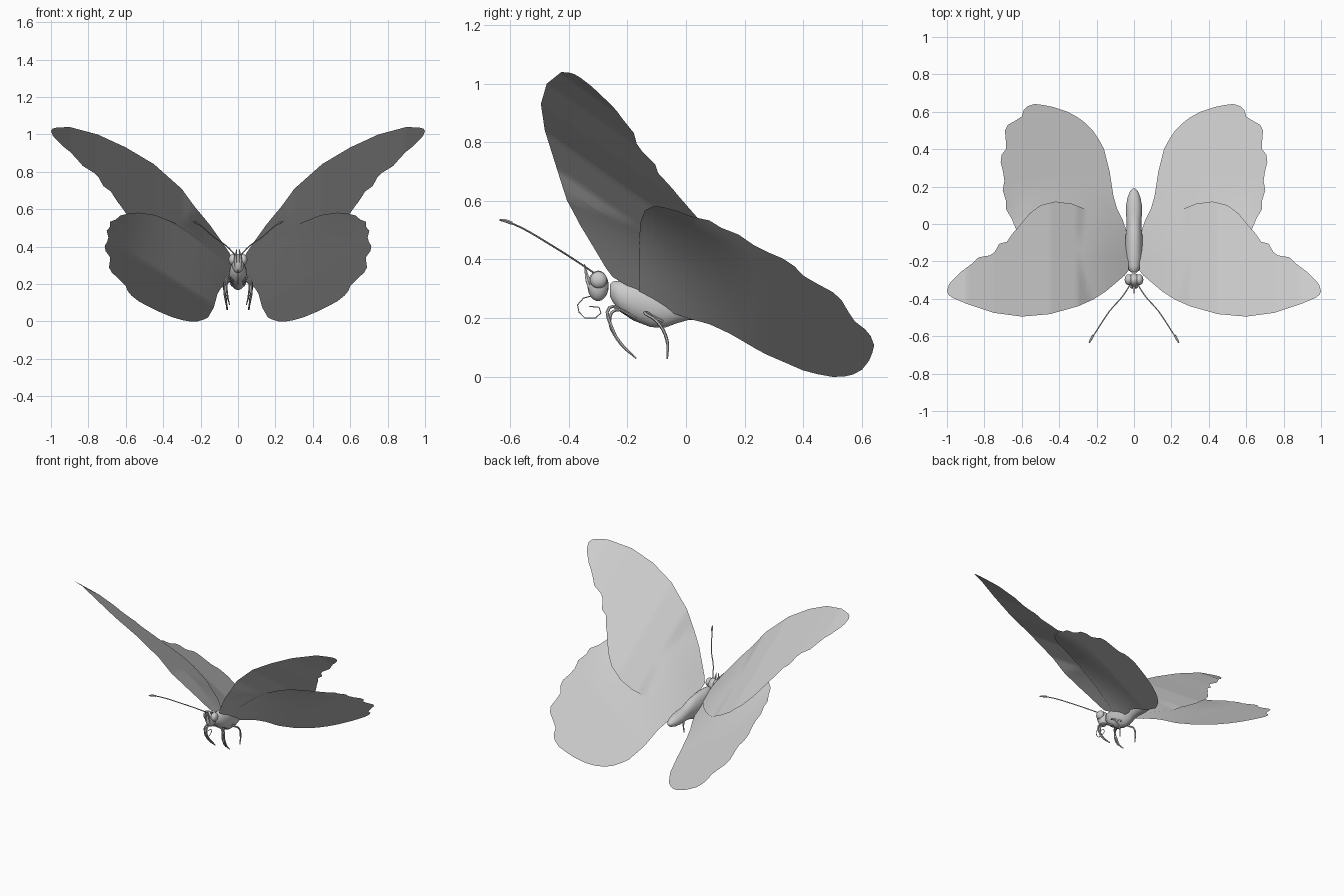
import bpy, bmesh, math
from mathutils import Vector

if "Cube" in bpy.data.objects:
    bpy.data.objects.remove(bpy.data.objects["Cube"])

grey = bpy.data.materials.new("soft_grey")
grey.diffuse_color = (0.6, 0.6, 0.6, 1)
grey.use_nodes = True
grey.node_tree.nodes["Principled BSDF"].inputs["Base Color"].default_value = grey.diffuse_color


def finish(obj, mirror=False):
    obj.data.materials.append(grey)
    if mirror:
        obj.modifiers.new("mirror", 'MIRROR')
    bpy.ops.object.select_all(action='DESELECT')
    obj.select_set(True)
    bpy.context.view_layer.objects.active = obj
    bpy.ops.object.shade_smooth_by_angle(angle=math.radians(50))
    return obj


def new_mesh(name, bm, mirror=False):
    bmesh.ops.remove_doubles(bm, verts=bm.verts, dist=1e-5)
    bmesh.ops.recalc_face_normals(bm, faces=bm.faces)
    me = bpy.data.meshes.new(name)
    bm.to_mesh(me)
    bm.free()
    obj = bpy.data.objects.new(name, me)
    bpy.context.collection.objects.link(obj)
    return finish(obj, mirror)


def lerp(table, t):
    for (a, va), (b, vb) in zip(table, table[1:]):
        if t <= b:
            return va + (vb - va) * max(0, (t - a) / (b - a))
    return table[-1][1]


# Wing surfaces: height as a function of plan position
def hind_z(x, y):
    bulge = 0.07 * math.sin(math.pi * min(x / 0.64, 1)) * min(max((0.25 - y) / 0.4, 0), 1)
    return 0.158 + 0.616 * x - 0.588 * y + bulge


RISE = [(.03, .135), (.05, .149), (.15, .238), (.3, .40), (.45, .504),
        (.6, .584), (.75, .667), (.9, .742), (1, .768)]


def fore_z(x, y):
    return max(lerp(RISE, x) - 0.7 * y, hind_z(x, y) + 0.006)


def wing(name, edge_a, edge_b, height, along_x):
    """Loft ribs between two plan edges, then lift them onto the wing surface."""
    lo, hi = edge_a[0][0], edge_a[-1][0]
    stations = {t for t, _ in edge_a + edge_b} | {lo + (hi - lo) * i / 30 for i in range(31)}
    bm = bmesh.new()
    rows = []
    for t in sorted(stations):
        a, b = lerp(edge_a, t), lerp(edge_b, t)
        row = []
        for k in range(15):
            v = a + (b - a) * k / 14
            x, y = (t, v) if along_x else (v, t)
            row.append(bm.verts.new((x, y, height(x, y))))
        rows.append(row)
    for r, s in zip(rows, rows[1:]):
        for k in range(14):
            bm.faces.new((r[k], r[k + 1], s[k + 1], s[k]))
    return new_mesh(name, bm, True)


# Forewings: leading and trailing edge, y at each x
wing("forewings",
     [(.03, -.25), (.05, -.275), (.15, -.36), (.22, -.405), (.3, -.44), (.45, -.482), (.6, -.495),
      (.75, -.475), (.9, -.425), (.97, -.395), (.99, -.38), (1, -.36)],
     [(.03, -.14), (.06, -.10), (.1, -.05), (.15, 0), (.2, .04), (.26, .08), (.33, .108), (.42, .12),
      (.5, .10), (.56, .055), (.63, -.03), (.645, -.045), (.68, -.095), (.72, -.105), (.745, -.15),
      (.77, -.168), (.83, -.178), (.87, -.215), (.93, -.26), (.975, -.305), (.99, -.325), (1, -.36)],
     fore_z, True)

# Hindwings: inner and scalloped outer edge, x at each y
wing("hindwings",
     [(-.16, .04), (-.05, .035), (.02, .06), (.08, .09), (.15, .11), (.28, .13), (.4, .16), (.45, .187),
      (.5, .22), (.54, .26), (.57, .3), (.6, .355), (.625, .43), (.635, .48), (.642, .53)],
     [(-.16, .24), (-.155, .34), (-.14, .44), (-.11, .53), (-.08, .58), (-.03, .63), (.03, .655),
      (.08, .685), (.12, .683), (.18, .702), (.23, .693), (.28, .7), (.33, .713), (.37, .708),
      (.4, .685), (.44, .685), (.5, .69), (.53, .675), (.555, .63), (.575, .6), (.61, .59),
      (.63, .57), (.642, .53)],
     hind_z, False)

# Body: rings of (y, centre z, half width, half height)
BODY = [(-.26, .295, .012, .02), (-.25, .29, .026, .035), (-.225, .275, .04, .053), (-.18, .26, .047, .068),
        (-.12, .246, .048, .077), (-.07, .242, .046, .074), (-.03, .243, .041, .06), (.01, .24, .039, .046),
        (.06, .236, .043, .042), (.1, .233, .042, .039), (.14, .23, .035, .033),
        (.17, .228, .024, .023), (.185, .228, .013, .013), (.19, .228, .004, .004)]
bm = bmesh.new()
rings = []
for y, z, w, h in BODY:
    rings.append([bm.verts.new((w * math.cos(a), y, z + h * math.sin(a)))
                  for a in (2 * math.pi * i / 24 for i in range(24))])
for r, s in zip(rings, rings[1:]):
    for i in range(24):
        j = (i + 1) % 24
        bm.faces.new((r[i], r[j], s[j], s[i]))
bm.faces.new(rings[0])
bm.faces.new(rings[-1])
new_mesh("body", bm)


def ball(name, loc, size):
    bpy.ops.mesh.primitive_uv_sphere_add(segments=20, ring_count=12, location=loc)
    obj = bpy.context.object
    obj.name = name
    obj.scale = size
    return finish(obj)


def tube(name, points, radius, end_scale=1.0, smooth=True):
    """Round tube through points; the last point's radius is scaled."""
    cu = bpy.data.curves.new(name, 'CURVE')
    cu.dimensions = '3D'
    cu.bevel_depth = radius
    cu.bevel_resolution = 1
    cu.use_fill_caps = True
    cu.resolution_u = 4
    if smooth:
        sp = cu.splines.new('BEZIER')
        sp.bezier_points.add(len(points) - 1)
        pts = sp.bezier_points
        for p, co in zip(pts, points):
            p.co = co
            p.handle_left_type = p.handle_right_type = 'AUTO'
    else:
        sp = cu.splines.new('POLY')
        sp.points.add(len(points) - 1)
        pts = sp.points
        for p, co in zip(pts, points):
            p.co = (*co, 1)
    pts[-1].radius = end_scale
    obj = bpy.data.objects.new(name, cu)
    bpy.context.collection.objects.link(obj)
    bpy.ops.object.select_all(action='DESELECT')
    obj.select_set(True)
    bpy.context.view_layer.objects.active = obj
    bpy.ops.object.convert(target='MESH')
    return finish(bpy.context.object)


# Head and coiled tongue
ball("head", (0, -.3, .31), (.034, .036, .052))
tube("tongue", [(0, -.325, .275), (0, -.35, .268), (0, -.37, .245), (0, -.365, .22), (0, -.345, .2),
                (0, -.31, .2), (0, -.29, .217), (0, -.297, .237), (0, -.33, .24)], .0022, smooth=False)

# Paired parts
for s, side in ((1, "right"), (-1, "left")):
    def at(*pts):
        return [(s * x, y, z) for x, y, z in pts]

    ball("eye_" + side, (s * .028, -.298, .33), (.022, .029, .029))
    tube("palp_" + side, at((.012, -.32, .29), (.013, -.335, .33), (.008, -.346, .385)), .009, .15)
    tube("antenna_" + side, at((.015, -.315, .355), (.06, -.385, .402), (.13, -.465, .452),
                               (.19, -.555, .505), (.225, -.61, .53)), .0032)
    tube("antenna_club_" + side, at((.218, -.595, .524), (.23, -.617, .532), (.24, -.635, .535)), .006, .6)
    tube("front_leg_" + side, at((.025, -.2, .215), (.06, -.262, .235), (.072, -.25, .16),
                                 (.065, -.22, .11), (.055, -.17, .063)), .0055, .5)
    tube("middle_leg_" + side, at((.025, -.17, .2), (.055, -.245, .225), (.06, -.26, .19),
                                  (.055, -.235, .13), (.045, -.2, .09)), .005, .5)
    tube("hind_leg_" + side, at((.03, -.08, .19), (.06, -.14, .218), (.075, -.1, .19),
                                (.065, -.065, .125), (.06, -.064, .06)), .0055, .5)
